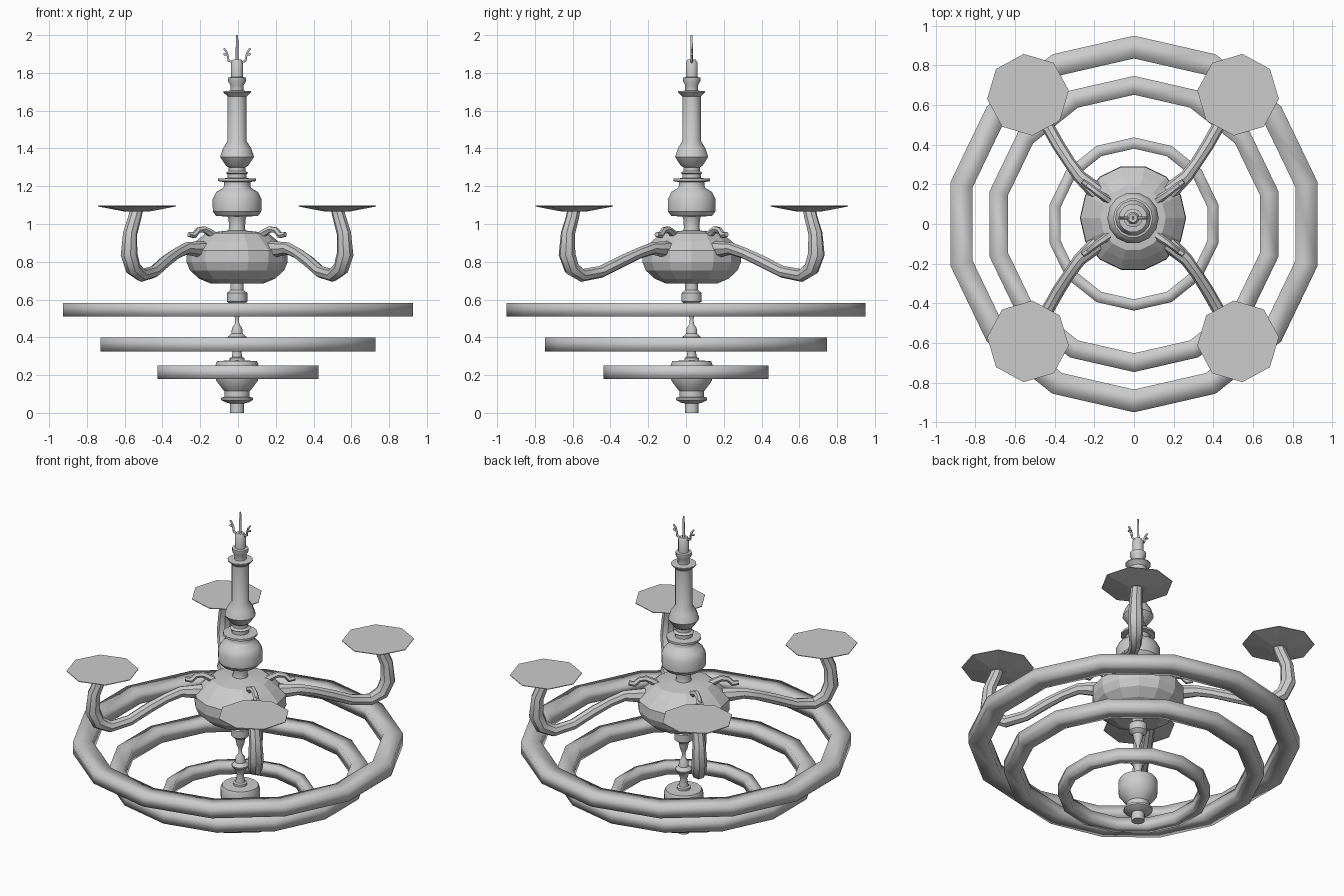
import bpy, bmesh
from math import sin, cos, pi, radians

if "Cube" in bpy.data.objects:
    bpy.data.objects.remove(bpy.data.objects["Cube"])

CX, CY = -0.005, 0.03          # axis of the stem


def finish(name, bm, angle=None):
    bmesh.ops.recalc_face_normals(bm, faces=bm.faces)
    me = bpy.data.meshes.new(name)
    bm.to_mesh(me)
    bm.free()
    ob = bpy.data.objects.new(name, me)
    bpy.context.collection.objects.link(ob)
    if angle:
        bpy.ops.object.select_all(action='DESELECT')
        ob.select_set(True)
        bpy.context.view_layer.objects.active = ob
        bpy.ops.object.shade_smooth_by_angle(angle=radians(angle))
    return ob


def lathe(name, profile, sides, cx=CX, cy=CY, phase=0.0, closed=False, angle=None, flip=1):
    """Revolve (radius, z) points; closed joins the profile into a loop."""
    bm = bmesh.new()
    rows = [[bm.verts.new((cx + r * cos(phase + flip * 2 * pi * i / sides),
                           cy + r * sin(phase + flip * 2 * pi * i / sides), z))
             for i in range(sides)] for r, z in profile]
    pairs = list(zip(rows, rows[1:]))
    if closed:
        pairs.append((rows[-1], rows[0]))
    for a, b in pairs:
        for i in range(sides):
            j = (i + 1) % sides
            bm.faces.new((a[i], a[j], b[j], b[i]))
    if not closed:
        bm.faces.new(rows[0])
        bm.faces.new(rows[-1])
    return finish(name, bm, angle)


def tube(name, points, radii, res=1, angle=None):
    """Tapered tube along a path, converted to a mesh."""
    cu = bpy.data.curves.new(name, 'CURVE')
    cu.dimensions = '3D'
    cu.bevel_depth = 1.0
    cu.bevel_resolution = res
    cu.use_fill_caps = True
    sp = cu.splines.new('POLY')
    sp.points.add(len(points) - 1)
    for p, co, r in zip(sp.points, points, radii):
        p.co = (*co, 1)
        p.radius = r
    tmp = bpy.data.objects.new(name + "_path", cu)
    bpy.context.collection.objects.link(tmp)
    dg = bpy.context.evaluated_depsgraph_get()
    me = bpy.data.meshes.new_from_object(tmp.evaluated_get(dg))
    bpy.data.objects.remove(tmp)
    bm = bmesh.new()
    bm.from_mesh(me)
    bpy.data.meshes.remove(me)
    return finish(name, bm, angle)


# three hoops with a flat band section and soft normals
for name, ro, ri, z0, z1 in (("large_ring", .95, .835, .51, .583),
                             ("middle_ring", .747, .652, .325, .40),
                             ("small_ring", .437, .38, .18, .25)):
    lathe(name, [(ro, z0), (ro, z1), (ri, z1), (ri, z0)], 14, 0, 0, pi / 2, True, angle=120)

# turned stem, lower to upper
lathe("bottom_finial", [(.037, 0), (.037, .05), (.06, .055), (.084, .068), (.084, .08),
                        (.067, .085), (.067, .115), (.08, .13), (.11, .17), (.115, .2),
                        (.115, .25), (.105, .275), (.04, .277), (.04, .29), (.028, .295),
                        (.02, .34), (.03, .37), (.05, .395), (.05, .402), (.03, .42),
                        (.027, .45), (.012, .47), (.01, .50), (.022, .53), (.03, .57), (.054, .59),
                        (.054, .635), (.035, .65), (.035, .7)], 14, angle=35)
lathe("bowl", [(.14, .685), (.2, .71), (.25, .755), (.268, .8), (.265, .86),
               (.215, .91), (.165, .952), (.05, .965)], 14)
lathe("stem_vase", [(.05, .95), (.042, .98), (.045, 1.025), (.05, 1.04), (.11, 1.042),
                    (.128, 1.065), (.13, 1.13), (.11, 1.17), (.075, 1.19), (.07, 1.2),
                    (.07, 1.222), (.1, 1.227), (.1, 1.24), (.05, 1.243), (.05, 1.265),
                    (.06, 1.27), (.045, 1.28), (.045, 1.3), (.06, 1.31), (.09, 1.355),
                    (.075, 1.4), (.05, 1.44), (.05, 1.675), (.073, 1.697), (.073, 1.703),
                    (.035, 1.706), (.035, 1.735), (.047, 1.755), (.047, 1.775), (.032, 1.778),
                    (.032, 1.855), (.022, 1.87)], 14, angle=35)

# top fork: centre rod and two flat side hooks
tube("top_rod", [(CX, CY, 1.86), (CX, CY, 2.0)], [.008, .006])
for s in (-1, 1):
    hook = [(.02, 1.855), (.045, 1.865), (.05, 1.895), (.072, 1.9)]
    tube("top_hook", [(CX + s * x, CY, z) for x, z in hook], [.007] * 4)
    tube("top_hook_tip", [(CX + s * x, CY, z) for x, z in ((.05, 1.89), (.055, 1.91), (.07, 1.93))],
         [.006] * 3)

# four arms, each with a drip plate and a scroll on the bowl
ARM = [(.18, .13, .865), (.27, .21, .87), (.32, .28, .845), (.375, .365, .805), (.44, .48, .747),
       (.505, .58, .728), (.55, .635, .765), (.572, .66, .84), (.566, .655, .95), (.54, .63, 1.04),
       (.53, .622, 1.085)]
ARM_R = [.045, .033, .03, .032, .032, .035, .042, .045, .038, .035, .035]
SCROLL = [(.11, .08, .93), (.145, .105, .955), (.175, .125, .972), (.205, .148, .968),
          (.228, .165, .94), (.255, .185, .945)]
for sx in (-1, 1):
    for sy in (-1, 1):
        def place(pts):
            return [(CX + sx * x, CY + sy * y, z) for x, y, z in pts]
        tube("arm", place(ARM), ARM_R, 2, 40)
        tube("bowl_scroll", place(SCROLL), [.022, .02, .018, .016, .018, .014], 1, 40)
        # octagonal plate, mirrored in each quadrant
        ph = radians(-6)
        phase = ph * sx * sy + (0 if sx > 0 else pi)
        lathe("drip_plate", [(.06, 1.065), (.13, 1.078), (.207, 1.093), (.207, 1.097)], 8,
              CX + sx * .53, CY + sy * .622, phase, flip=sx * sy)
